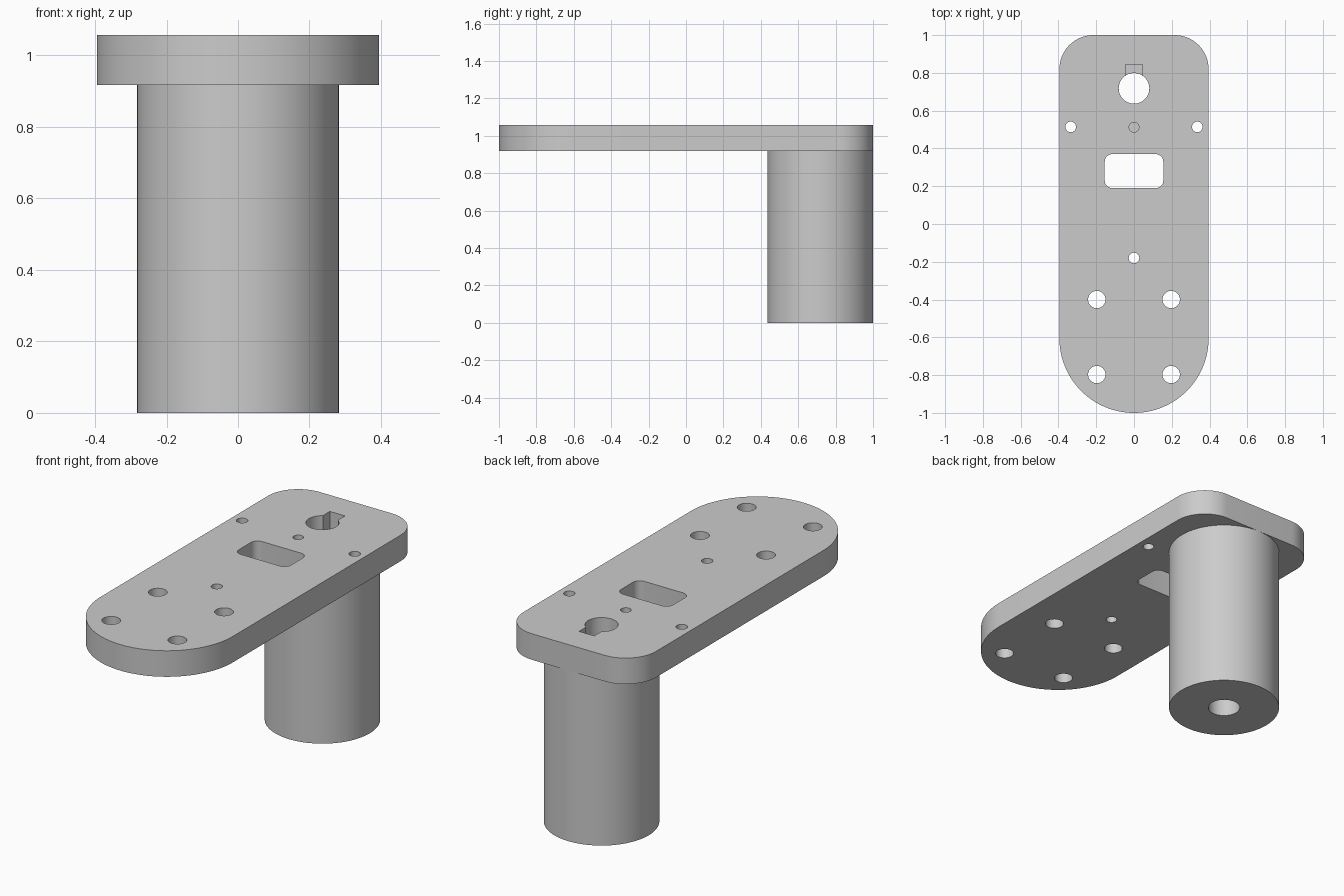
import bpy, bmesh, math

cube = bpy.data.objects.get("Cube")
if cube:
    bpy.data.objects.remove(cube, do_unlink=True)

grey = bpy.data.materials.new("grey metal")
grey.use_nodes = True
colour = (0.6, 0.6, 0.6, 1)
grey.diffuse_color = colour
grey.node_tree.nodes["Principled BSDF"].inputs["Base Color"].default_value = colour


def arc(cx, cy, r, start, sweep, steps):
    """Points along an arc, angles in degrees."""
    angles = [math.radians(start + sweep * i / steps) for i in range(steps + 1)]
    return [(cx + r * math.cos(a), cy + r * math.sin(a)) for a in angles]


def circle(cx, cy, r, steps=48):
    return arc(cx, cy, r, 0, 360, steps)[:-1]


def rounded_box(cx, cy, hx, hy, r):
    points = []
    for i, (sx, sy) in enumerate([(1, 1), (-1, 1), (-1, -1), (1, -1)]):
        points += arc(cx + sx * (hx - r), cy + sy * (hy - r), r, 90 * i, 90, 8)
    return points


def extrude_outlines(name, outlines, bottom, top):
    """Solid from a closed outline; the further outlines become holes."""
    curve = bpy.data.curves.new(name, "CURVE")
    curve.dimensions = "2D"
    curve.fill_mode = "BOTH"
    curve.extrude = (top - bottom) / 2
    for points in outlines:
        spline = curve.splines.new("POLY")
        spline.points.add(len(points) - 1)
        for p, (x, y) in zip(spline.points, points):
            p.co = (x, y, 0, 1)
        spline.use_cyclic_u = True
    obj = bpy.data.objects.new(name, curve)
    obj.location.z = (top + bottom) / 2
    bpy.context.collection.objects.link(obj)
    bpy.ops.object.select_all(action="DESELECT")
    obj.select_set(True)
    bpy.context.view_layer.objects.active = obj
    bpy.ops.object.convert(target="MESH")
    obj = bpy.context.object
    obj.name = name

    # weld caps to walls
    bm = bmesh.new()
    bm.from_mesh(obj.data)
    bmesh.ops.remove_doubles(bm, verts=bm.verts, dist=0.0005)
    bmesh.ops.recalc_face_normals(bm, faces=bm.faces)
    bm.to_mesh(obj.data)
    bm.free()
    obj.data.materials.clear()
    obj.data.materials.append(grey)
    bpy.ops.object.shade_smooth_by_angle(angle=math.radians(30))
    return obj


half_width, corner = 0.395, 0.18
plate_bottom, plate_top = 0.918, 1.058
post_y, post_radius, bore = 0.718, 0.282, 0.081

# Plate: rounded front end, small rounded back corners
plate_outline = (
    arc(0, half_width - 1, half_width, 180, 180, 64)
    + arc(half_width - corner, 1 - corner, corner, 0, 90, 16)
    + arc(corner - half_width, 1 - corner, corner, 90, 90, 16)
)

# Bore with a square keyway at the back
key = 0.045
gap = math.degrees(math.asin(key / bore))
keyhole = arc(0, post_y, bore, 90 + gap, 360 - 2 * gap, 48) + [(key, 0.845), (-key, 0.845)]

# Window and bolt holes
holes = [keyhole, rounded_box(0, 0.28, 0.155, 0.09, 0.04)]
holes += [circle(0, 0.512, 0.026), circle(0, -0.18, 0.028)]
for side in (-1, 1):
    holes.append(circle(side * 0.335, 0.514, 0.028))
    for y in (-0.4, -0.797):
        holes.append(circle(side * 0.197, y, 0.046))

extrude_outlines("plate", [plate_outline] + holes, plate_bottom, plate_top)

# Hollow post under the back of the plate
extrude_outlines("post", [circle(0, post_y, post_radius, 96), circle(0, post_y, bore)], 0, plate_bottom)
